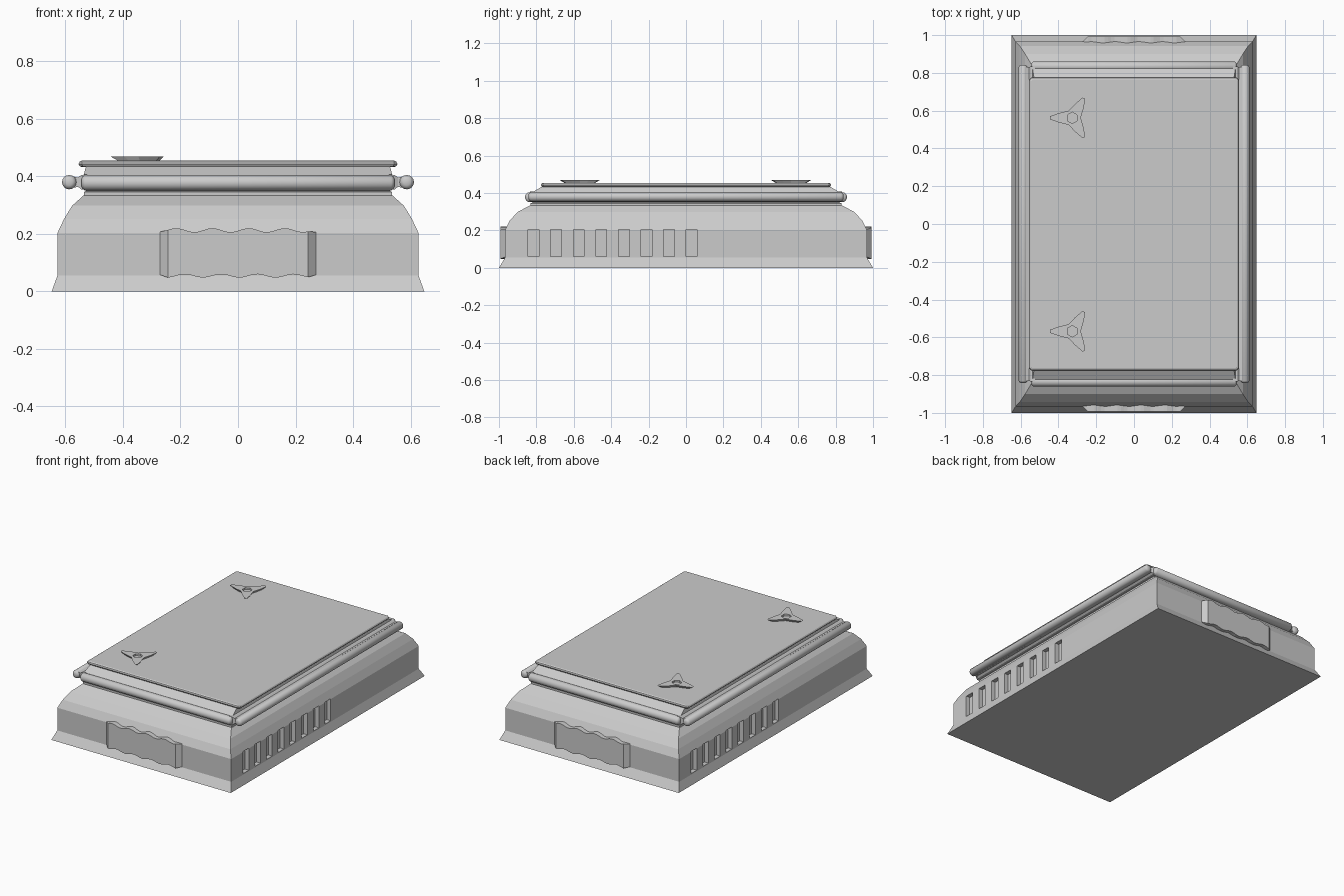
import bpy, bmesh, math
from mathutils import Vector

if "Cube" in bpy.data.objects:
    bpy.data.objects.remove(bpy.data.objects["Cube"])


def make(name, rings):
    """Loft closed rings of equal length, cap both ends."""
    bm = bmesh.new()
    vs = [[bm.verts.new(p) for p in r] for r in rings]
    n = len(rings[0])
    for a, b in zip(vs, vs[1:]):
        for i in range(n):
            j = (i + 1) % n
            bm.faces.new((a[i], a[j], b[j], b[i]))
    bm.faces.new(vs[0][::-1])
    bm.faces.new(vs[-1])
    bmesh.ops.recalc_face_normals(bm, faces=bm.faces)
    me = bpy.data.meshes.new(name)
    bm.to_mesh(me)
    bm.free()
    ob = bpy.data.objects.new(name, me)
    bpy.context.collection.objects.link(ob)
    return ob


def rect(hx, hy, z, c=0.0):
    """Rectangle with small chamfered corners when c > 0."""
    if c == 0:
        return [(-hx, -hy, z), (hx, -hy, z), (hx, hy, z), (-hx, hy, z)]
    return [(-hx + c, -hy, z), (hx - c, -hy, z), (hx, -hy + c, z), (hx, hy - c, z),
            (hx - c, hy, z), (-hx + c, hy, z), (-hx, hy - c, z), (-hx, -hy + c, z)]


def box(name, x0, x1, y0, y1, z0, z1):
    return make(name, [[(x0, y0, z), (x1, y0, z), (x1, y1, z), (x0, y1, z)] for z in (z0, z1)])


def cut(ob, cutter):
    m = ob.modifiers.new("cut", 'BOOLEAN')
    m.operation = 'DIFFERENCE'
    m.solver = 'EXACT'
    m.object = cutter
    cutter.hide_render = True
    cutter.hide_viewport = True
    cutter.display_type = 'WIRE'


def smooth(ob):
    bpy.ops.object.select_all(action='DESELECT')
    ob.select_set(True)
    bpy.context.view_layer.objects.active = ob
    bpy.ops.object.shade_smooth_by_angle(angle=math.radians(40))


def rod(name, along, off, z, half, r, sides=16):
    """Round-ended bar along x or y."""
    rings = []
    for t, k in [(-half, .45), (-half + .004, .75), (-half + .012, 1),
                 (half - .012, 1), (half - .004, .75), (half, .45)]:
        ring = []
        for i in range(sides):
            a = math.tau * i / sides
            u, w = off + r * k * math.cos(a), z + r * k * math.sin(a)
            ring.append((t, u, w) if along == 'x' else (u, t, w))
        rings.append(ring)
    ob = make(name, rings)
    smooth(ob)


# Flared skirt, straight walls and rounded shoulder
body = make("body", [rect(*p) for p in [
    (.648, 1.0, 0), (.628, .967, .055), (.628, .967, .203), (.605, .943, .252),
    (.577, .901, .298), (.538, .836, .333)]])

# Vent slots, point-symmetric on the two long sides
for s in (1, -1):
    for i in range(8):
        y = s * (-.815 + .1207 * i)
        x0, x1 = sorted((s * .60, s * .70))
        cut(body, box("vent_cutter", x0, x1, y - .029, y + .029, .062, .205))

# Neck and sloped collar under the lid
make("neck", [rect(*p) for p in [(.536, .832, .325), (.536, .832, .345), (.528, .82, .35),
                                 (.538, .83, .40), (.528, .765, .437)]])

# Lid plate with softened edge
lid = make("lid", [rect(*p) for p in [
    (.54, .762, .432, .008), (.55, .771, .435, .01), (.555, .776, .443, .012),
    (.551, .773, .451, .01), (.544, .766, .455, .008)]])

# Beads at the short ends, rails along the long sides
for s in (-1, 1):
    rod("end_bead", 'x', s * .834, .378, .545, .027)
    rod("side_rail", 'y', s * .587, .38, .842, .025)
    make("rail_web", [[(s * x, -y, .38 - h), (s * x, y, .38 - h), (s * x, y, .38 + h), (s * x, -y, .38 + h)]
                      for x, y, h in [(.525, .835, .027), (.545, .835, .025), (.556, .83, .016), (.575, .83, .02)]])

# Grips with finger waves on the two short ends
for s in (-1, 1):
    rings = []
    n = 28
    cols = [(-.272, .967, 0)] + [(-.243 + .486 * i / n, .993, 1) for i in range(n + 1)] + [(.272, .967, 0)]
    for x, yo, k in cols:
        top = .213 + .007 * math.cos(math.tau * (x + .215) / .126) * k
        low = .054 + .006 * math.cos(math.tau * (x + .185) / .126) * k
        if not k:
            top, low = .207, .058
        rings.append([(-s * x, s * .95, low), (-s * x, s * yo, low),
                      (-s * x, s * yo, top), (-s * x, s * .95, top)])
    make("grip", rings)


# Three-pointed feet, flaring upward, with a hexagonal recess
def star(cx, cy, z, k):
    pts = []
    for t in range(3):
        a = math.pi + t * math.tau / 3
        d = Vector((math.cos(a), math.sin(a)))
        p = Vector((-d.y, d.x))
        for u, w in [(.072, -.025), (.12, -.008), (.12, .008), (.072, .025)]:
            q = d * u * k + p * w * k
            pts.append((cx + q.x, cy + q.y, z))
        m = a + math.pi / 3
        pts.append((cx + .043 * k * math.cos(m), cy + .043 * k * math.sin(m), z))
    return pts


for s in (-1, 1):
    foot = make("foot", [star(-.325, s * .565 - .003, .45, .7), star(-.325, s * .565 - .003, .47, 1)])
    hexa = make("foot_cutter", [[(-.327 + .03 * math.cos(math.tau * (i + .5) / 6),
                                  s * .565 - .003 + .03 * math.sin(math.tau * (i + .5) / 6), z)
                                 for i in range(6)] for z in (.458, .49)])
    cut(foot, hexa)
